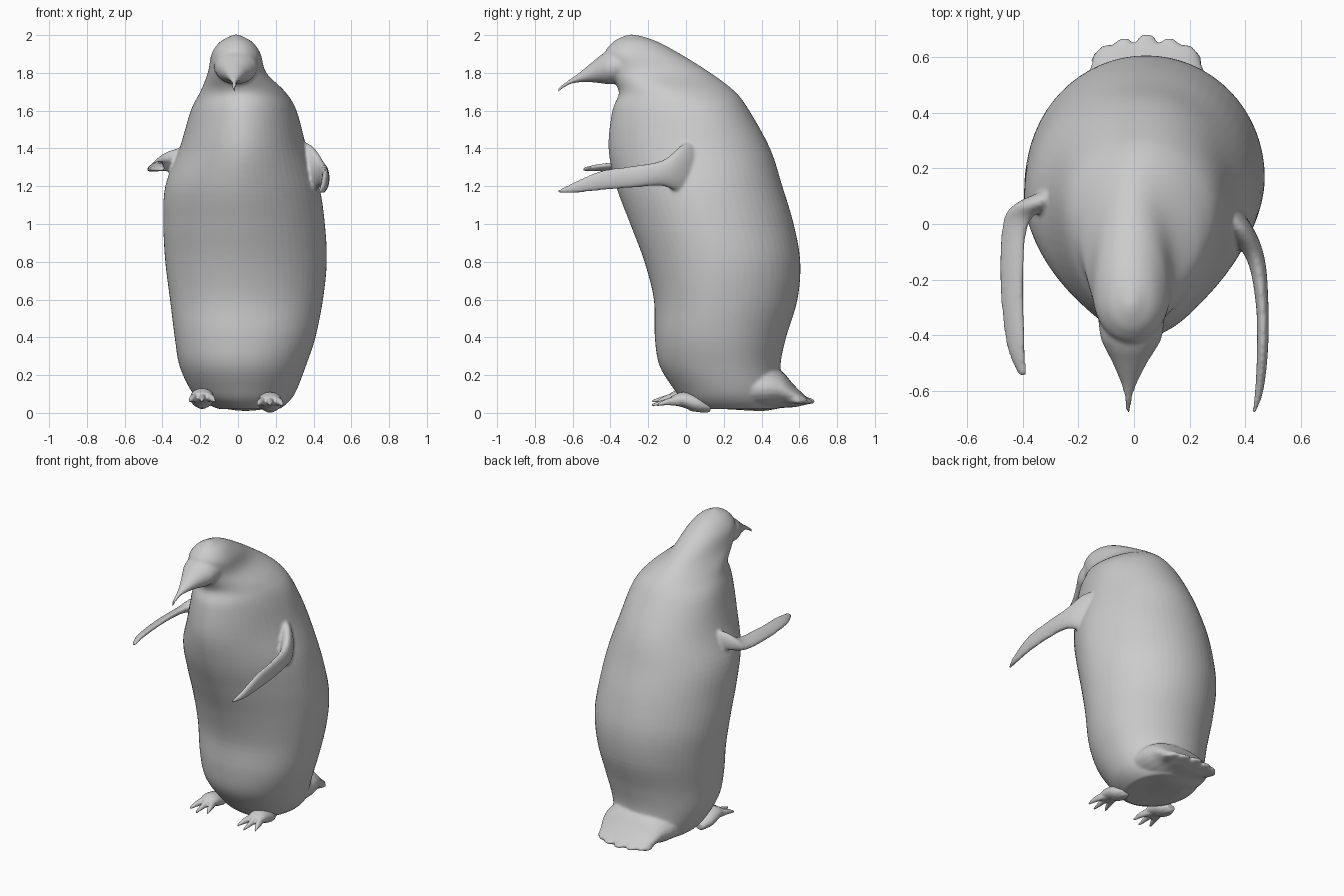
import bpy, bmesh, math

def spline(rows, steps):
    """Catmull-Rom interpolation of rows of numbers."""
    out = []
    for i in range(len(rows) - 1):
        p0, p1 = rows[max(i - 1, 0)], rows[i]
        p2, p3 = rows[i + 1], rows[min(i + 2, len(rows) - 1)]
        for k in range(steps):
            t = k / steps
            out.append([0.5 * (2 * b + (c - a) * t + (2 * a - 5 * b + 4 * c - d) * t * t
                               + (3 * b - a - 3 * c + d) * t ** 3)
                        for a, b, c, d in zip(p0, p1, p2, p3)])
    return out + [list(rows[-1])]

def skin(bm, rings):
    """Bridge closed rings of points and cap both ends."""
    loops = [[bm.verts.new(p) for p in r] for r in rings]
    n = len(loops[0])
    for a, b in zip(loops, loops[1:]):
        for i in range(n):
            j = (i + 1) % n
            bm.faces.new((a[i], a[j], b[j], b[i]))
    bm.faces.new(loops[0][::-1])
    bm.faces.new(loops[-1])

def limb(bm, rows, roll=0.0, sides=24, steps=6):
    """Loft elliptical sections (x, y, z, half width, half height) facing along y."""
    rings = []
    for x, y, z, rx, rz in spline(rows, steps):
        rx, rz = max(rx, 0.003), max(rz, 0.003)
        ring = []
        for i in range(sides):
            a = math.tau * i / sides
            u, v = rx * math.cos(a), rz * math.sin(a)
            ring.append((x + u * math.cos(roll) - v * math.sin(roll), y,
                         z + u * math.sin(roll) + v * math.cos(roll)))
        rings.append(ring)
    skin(bm, rings)

def body_ring(row, sides=64):
    """Horizontal egg-shaped section with its own front, back and side extents."""
    z, front, back, wide, left, right, power = row
    mid, half = (left + right) / 2, (right - left) / 2
    ring = []
    for i in range(sides):
        a = math.tau * i / sides
        c, s = math.cos(a), math.sin(a)
        e = 2 / power if s < 0 else 1
        x = mid + half * math.copysign(abs(c) ** e, c)
        y = wide + ((back - wide) * s if s > 0 else -(wide - front) * abs(s) ** e)
        ring.append((x, y, z))
    return ring

def finish(bm, name, voxel, smooth):
    """Fuse the overlapping lofts into one smooth skin."""
    bmesh.ops.recalc_face_normals(bm, faces=bm.faces)
    mesh = bpy.data.meshes.new(name)
    bm.to_mesh(mesh)
    bm.free()
    ob = bpy.data.objects.new(name, mesh)
    bpy.context.collection.objects.link(ob)
    rm = ob.modifiers.new("fuse", 'REMESH')
    rm.mode = 'VOXEL'
    rm.voxel_size = voxel
    rm.use_smooth_shade = True
    sm = ob.modifiers.new("soften", 'SMOOTH')
    sm.factor = 0.5
    sm.iterations = smooth
    return ob

bm = bmesh.new()

# torso, neck and head: z, front y, back y, widest y, left x, right x, front roundness
torso = [
    (0.02, 0.05, 0.48, 0.27, -0.10, 0.22, 2.0),
    (0.06, -0.01, 0.50, 0.25, -0.19, 0.27, 2.0),
    (0.12, -0.06, 0.51, 0.23, -0.25, 0.31, 2.0),
    (0.25, -0.14, 0.50, 0.20, -0.31, 0.36, 2.1),
    (0.40, -0.165, 0.53, 0.18, -0.335, 0.41, 2.1),
    (0.60, -0.17, 0.59, 0.18, -0.36, 0.45, 2.0),
    (0.80, -0.22, 0.605, 0.17, -0.385, 0.47, 1.9),
    (1.00, -0.295, 0.57, 0.12, -0.395, 0.46, 1.8),
    (1.20, -0.37, 0.51, 0.08, -0.385, 0.43, 1.75),
    (1.40, -0.41, 0.445, 0.07, -0.31, 0.365, 1.8),
    (1.60, -0.39, 0.335, 0.04, -0.25, 0.31, 1.9),
    (1.70, -0.355, 0.26, -0.05, -0.20, 0.25, 1.9),
    (1.80, -0.41, 0.13, -0.20, -0.16, 0.15, 1.9),
    (1.90, -0.43, -0.03, -0.27, -0.14, 0.12, 2.0),
    (1.96, -0.39, -0.14, -0.28, -0.10, 0.08, 2.0),
    (1.99, -0.34, -0.22, -0.285, -0.05, 0.03, 2.0),
    (2.003, -0.30, -0.28, -0.29, -0.02, 0.00, 2.0)]
skin(bm, [body_ring(r) for r in spline(torso, 5)])

# beak, hooked down at the tip
limb(bm, [(-0.01, -0.28, 1.85, 0.125, 0.10), (-0.01, -0.40, 1.83, 0.112, 0.09),
          (-0.012, -0.45, 1.82, 0.09, 0.075), (-0.015, -0.50, 1.802, 0.062, 0.052),
          (-0.018, -0.57, 1.773, 0.03, 0.024), (-0.02, -0.62, 1.75, 0.015, 0.013),
          (-0.02, -0.66, 1.722, 0.010, 0.013), (-0.02, -0.682, 1.702, 0.006, 0.009)])

# right wing, blade upright
limb(bm, [(0.43, -0.68, 1.172, 0.006, 0.008), (0.45, -0.60, 1.19, 0.015, 0.027),
          (0.462, -0.45, 1.23, 0.02, 0.052), (0.46, -0.28, 1.25, 0.023, 0.058),
          (0.435, -0.12, 1.27, 0.034, 0.07), (0.36, 0.00, 1.29, 0.06, 0.14),
          (0.27, 0.12, 1.29, 0.05, 0.12)])

# left wing, blade lying nearly flat
limb(bm, [(-0.40, -0.545, 1.29, 0.015, 0.008), (-0.425, -0.43, 1.30, 0.038, 0.015),
          (-0.44, -0.20, 1.305, 0.047, 0.018), (-0.425, 0.00, 1.31, 0.052, 0.024),
          (-0.36, 0.07, 1.335, 0.075, 0.05), (-0.25, 0.12, 1.35, 0.08, 0.06)], roll=0.5)

# tail fan and feather tips
limb(bm, [(0.04, 0.20, 0.13, 0.24, 0.11), (0.04, 0.40, 0.13, 0.25, 0.12),
          (0.045, 0.50, 0.125, 0.225, 0.10), (0.045, 0.57, 0.09, 0.20, 0.06),
          (0.045, 0.62, 0.07, 0.18, 0.03), (0.045, 0.645, 0.062, 0.16, 0.016)])
for i in range(5):
    f = (i - 2) / 2
    x, tip = 0.045 + 0.16 * f, 0.682 - 0.06 * f * f
    limb(bm, [(0.045 + 0.13 * f, 0.52, 0.08, 0.05, 0.03), (x, tip - 0.03, 0.064, 0.04, 0.016),
              (x, tip, 0.058, 0.015, 0.009)], steps=3)
finish(bm, "penguin_body", 0.0095, 4)

# feet: a sloping pad with three clawed toes
for name, fx, dz in (("left_foot", -0.19, 0.02), ("right_foot", 0.17, 0.0)):
    bm = bmesh.new()
    limb(bm, [(fx, 0.13, 0.03 + dz, 0.03, 0.02), (fx, 0.06, 0.05 + dz, 0.06, 0.045),
              (fx, -0.02, 0.07 + dz, 0.06, 0.04), (fx, -0.08, 0.065 + dz, 0.05, 0.022)])
    for k in (-1, 0, 1):
        reach = -0.18 + 0.03 * abs(k)
        limb(bm, [(fx + 0.025 * k, -0.02, 0.065 + dz, 0.025, 0.03),
                  (fx + 0.05 * k, -0.10, 0.058 + dz, 0.018, 0.018),
                  (fx + 0.065 * k, reach, 0.042 + dz, 0.006, 0.007)], sides=12, steps=4)
    # heel touching the ground
    limb(bm, [(fx, 0.02, 0.04 + dz, 0.04, 0.03), (fx, 0.10, 0.02 + dz, 0.03, 0.02),
              (fx, 0.13, 0.018 + dz, 0.015, 0.01)], sides=12, steps=4)
    finish(bm, name, 0.006, 2)
